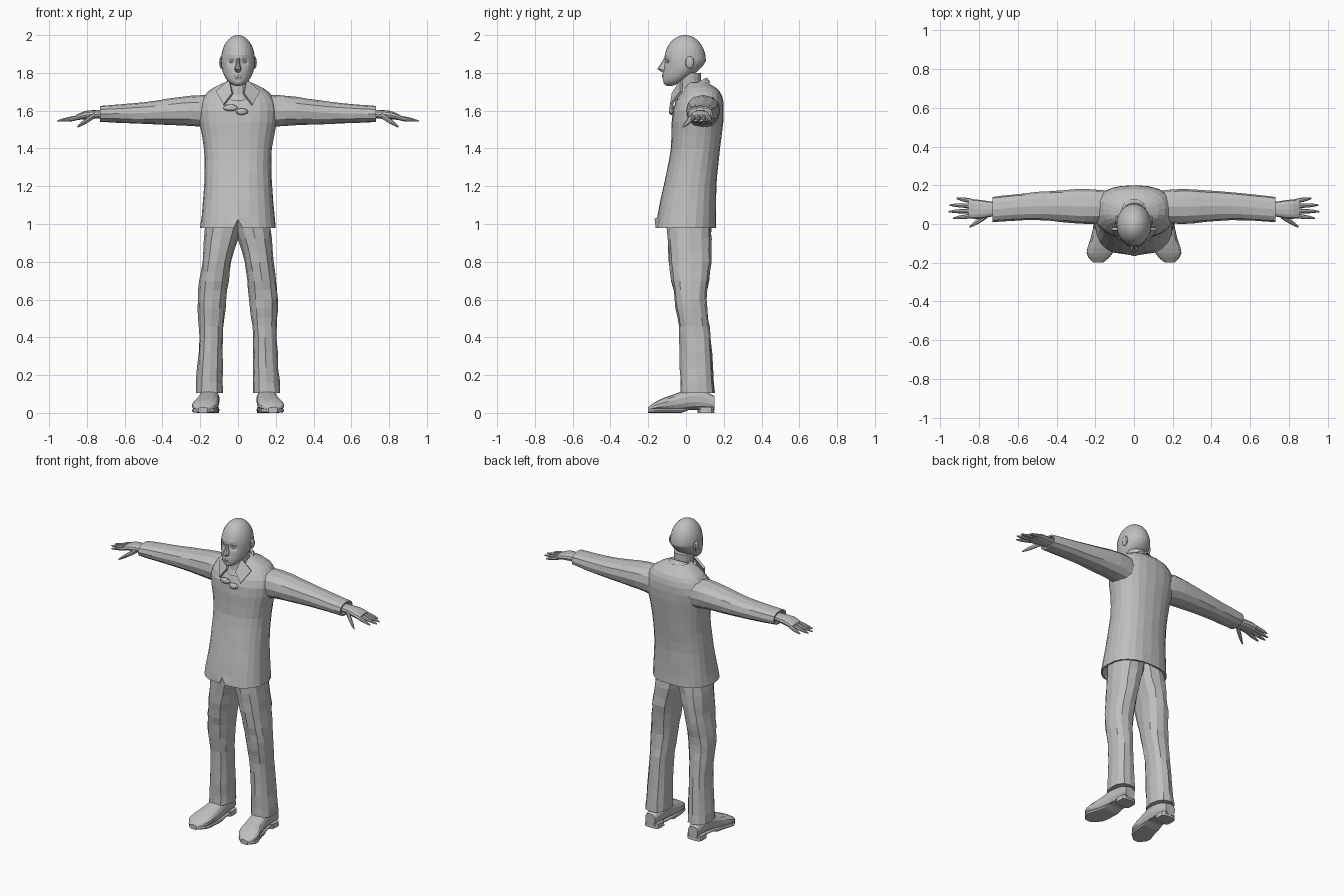
import bpy, bmesh, math, random
from mathutils import Matrix, Vector

random.seed(4)
cube = bpy.data.objects.get("Cube")
if cube:
    bpy.data.objects.remove(cube, do_unlink=True)

grey = bpy.data.materials.new("plain_grey")
grey.use_nodes = True
colour = (.52, .52, .52, 1)
grey.diffuse_color = colour
grey.node_tree.nodes["Principled BSDF"].inputs["Base Color"].default_value = colour


def refine(sections, steps):
    """Blend smoothly through the given sections."""
    rows = [Vector(s) for s in sections]
    rows = [rows[0], *rows, rows[-1]]
    out = []
    for before, start, end, after in zip(rows, rows[1:], rows[2:], rows[3:]):
        for k in range(steps):
            t = k / steps
            pull_in, pull_out = (end - before) / 2, (after - start) / 2
            ease = t * t * (3 - 2 * t)
            out.append(start.lerp(end, ease) + pull_in * t * (1 - t) ** 2
                       - pull_out * t * t * (1 - t))
    return out + [rows[-1]]


def body(sections):
    """Turn (height, front, back, half width) into full sections."""
    return [(z, -w, w, front, back) for z, front, back, w in sections]


def inset(section, amount, shift):
    """A smaller copy of a section, moved along the axis."""
    t, a_low, a_high, b_low, b_high = section
    return (t + shift, a_low + amount, a_high - amount, b_low + amount, b_high - amount)


def finish(name, bm):
    bmesh.ops.recalc_face_normals(bm, faces=bm.faces)
    mesh = bpy.data.meshes.new(name)
    bm.to_mesh(mesh)
    bm.free()
    mesh.materials.append(grey)
    obj = bpy.data.objects.new(name, mesh)
    bpy.context.collection.objects.link(obj)
    return obj


def blob(name, centre, radii, segments=10):
    """A stretched sphere."""
    bm = bmesh.new()
    place = Matrix.Translation(centre) @ Matrix.Diagonal((*radii, 1))
    bmesh.ops.create_uvsphere(bm, u_segments=segments, v_segments=segments, radius=1,
                              matrix=place)
    return finish(name, bm)


def loft(name, axis, sections, n=12, power=2.0, side=1, jitter=0.0, cap=True):
    """Skin rounded sections (position, a low, a high, b low, b high) along an axis."""
    bm = bmesh.new()
    along = "xyz".index(axis)
    across, up = [i for i in range(3) if i != along]
    rings = []
    for t, a_low, a_high, b_low, b_high in sections:
        ring = []
        for i in range(n):
            angle = math.tau * i / n
            ca, cb = [math.copysign(abs(c) ** (2 / power), c) / 2 * random.uniform(1 - jitter, 1 + jitter)
                      for c in (math.sin(angle), -math.cos(angle))]
            co = Vector((0, 0, 0))
            co[along] = t
            co[across] = (a_low + a_high) / 2 + (a_high - a_low) * ca
            co[up] = (b_low + b_high) / 2 + (b_high - b_low) * cb
            co.x *= side
            ring.append(bm.verts.new(co))
        rings.append(ring)
    for low, high in zip(rings, rings[1:]):
        for i in range(n):
            j = (i + 1) % n
            bm.faces.new((low[i], low[j], high[j], high[i]))
    if cap:
        bm.faces.new(rings[0])
        bm.faces.new(rings[-1])
    return finish(name, bm)


def finger(name, start, end, radius, side):
    """A slim tube with a rounded tip."""
    start, end = Vector(start), Vector(end)
    path = []
    for k in range(5):
        x, y, z = start.lerp(end, k / 4)
        r = radius * (1 - (k / 4) ** 3 * .7)
        path.append((x, y - r, y + r, z - r, z + r))
    loft(name, "x", path, n=8, side=side)


# Head: a stretched sphere whose lower half slides forward into the jaw
skull_z = 1.865
head = blob("head", (0, -.005, skull_z), (.09, .11, .135), segments=28)
# (across, height, radius, push): sockets, brows, lips, mouth
features = [(.034, 1.86, .017, .014), (.03, 1.89, .012, -.006),
            (0, 1.785, .016, -.007), (0, 1.762, .01, .005)]
for v in head.data.vertices:
    drop = max(0, (skull_z - v.co.z) / .135)
    if v.co.y > 0:
        v.co.y *= 1 - drop / 2
    v.co.y -= .08 * drop ** 2
    if v.co.y < -.05:
        for across, height, radius, push in features:
            away = math.hypot(abs(v.co.x) - across, v.co.z - height)
            v.co.y += push * math.exp(-(away / radius) ** 2)

# Nose and lips
loft("nose", "z", body([(1.8, -.12, -.09, .012), (1.82, -.152, -.09, .019),
                        (1.85, -.132, -.09, .011), (1.88, -.115, -.09, .01)]), n=10)
for label, z in (("lower", 1.773), ("upper", 1.785)):
    blob(label + "_lip", (0, -.112, z), (.025, .014, .005))

# Neck inside the open collar
loft("neck", "z", refine(body([(1.6, -.06, .08, .05), (1.8, -.04, .08, .06)]), 3), n=16)

# Jacket with a hollow hem and a small front notch
sides = 24
shape = body([(.98, -.165, .16, .2), (1.2, -.12, .16, .18), (1.4, -.08, .18, .18),
              (1.6, -.07, .2, .21), (1.7, -.02, .18, .16), (1.75, .01, .11, .07)])
jacket = loft("jacket", "z", [inset(shape[0], .03, .05), inset(shape[0], .01, 0)] + refine(shape, 3),
              n=sides, power=2.4, jitter=.01)
for ring in (1, 2):
    verts = jacket.data.vertices
    front = ring * sides
    verts[front].co.z += .045
    for i in (front + 1, front + sides - 1):
        verts[i].co.x *= .35

# Collar band, sloping down to the front
collar_foot, collar_top = body([(1.7, -.065, .13, .09), (1.735, -.045, .11, .07)])
collar = loft("collar", "z", [collar_foot, collar_top, inset(collar_top, .01, 0),
                              inset(collar_foot, .03, 0)], n=20, cap=False)
for v in collar.data.vertices:
    v.co.z += (v.co.y - .03) / 2

# Crooked neck bow
blob("bow_right_half", (-.04, -.075, 1.615), (.038, .014, .018), segments=8)
blob("bow_left_half", (.02, -.075, 1.595), (.034, .016, .018), segments=8)

for label, side in (("left", 1), ("right", -1)):
    # Ear and eye
    blob(label + "_ear", (.088 * side, .02, 1.855), (.012, .024, .032))
    blob(label + "_eye", (.034 * side, -.094, 1.86), (.014, .01, .007))

    # Pointed collar flap
    bm = bmesh.new()
    corners = ((.045, -.025, 1.76), (.115, -.025, 1.7), (.075, -.08, 1.63), (.03, -.07, 1.69))
    bm.faces.new([bm.verts.new((x * side, y, z)) for x, y, z in corners])
    flap = finish(label + "_collar_flap", bm)
    thickness = flap.modifiers.new("thickness", "SOLIDIFY")
    thickness.thickness = .014
    thickness.offset = 0

    # Sleeve with a recessed cuff
    sleeve = [(.12, .01, .17, 1.5, 1.68), (.25, 0, .18, 1.52, 1.68),
              (.5, .02, .165, 1.53, 1.645), (.73, .01, .14, 1.54, 1.625)]
    loft(label + "_sleeve", "x",
         refine(sleeve, 4) + [inset(sleeve[-1], .01, 0), inset(sleeve[-1], .01, -.02)],
         power=2.3, side=side, jitter=.02)

    # Hand
    loft(label + "_palm", "x", refine([(.7, .045, .11, 1.56, 1.605), (.8, .027, .125, 1.555, 1.6),
                                       (.855, .03, .13, 1.55, 1.578)], 3),
         power=2.4, side=side)
    for i, part in enumerate(("index", "middle", "ring", "little")):
        reach = .96 - .015 * (i - 1.3) ** 2
        finger(f"{label}_{part}_finger", (.84, .042 + .026 * i, 1.565),
               (reach, .03 + .034 * i, 1.545), .012, side)
    finger(label + "_thumb", (.76, .045, 1.575), (.85, -.015, 1.515), .016, side)

    # Creased trouser leg
    loft(label + "_trouser_leg", "z", refine([
        (.105, .08, .225, -.03, .15), (.4, .08, .205, -.035, .13), (.6, .06, .213, -.06, .11),
        (.8, .035, .19, -.09, .135), (1.02, -.03, .17, -.1, .13)], 4),
        power=2.4, side=side, jitter=.045)

    # Shoe, with the sole following its outline, and a heel
    shoe = refine([(.15, .12, .19, .02, .09), (.05, .1, .2, .02, .13), (-.06, .1, .22, .01, .1),
                   (-.15, .11, .245, .01, .065), (-.2, .16, .21, .01, .03)], 3)
    loft(label + "_shoe", "y", shoe, n=14, power=2.5, side=side)
    sole = [(y, inner, outer, .015 if y > -.02 else 0, .025) for y, inner, outer, *_ in shoe]
    loft(label + "_sole", "y", sole, power=4, side=side)
    heel = (0, .1, .205, .06, .15)
    loft(label + "_heel", "z", [heel, inset(heel, .002, .03)], power=3.5, side=side)
